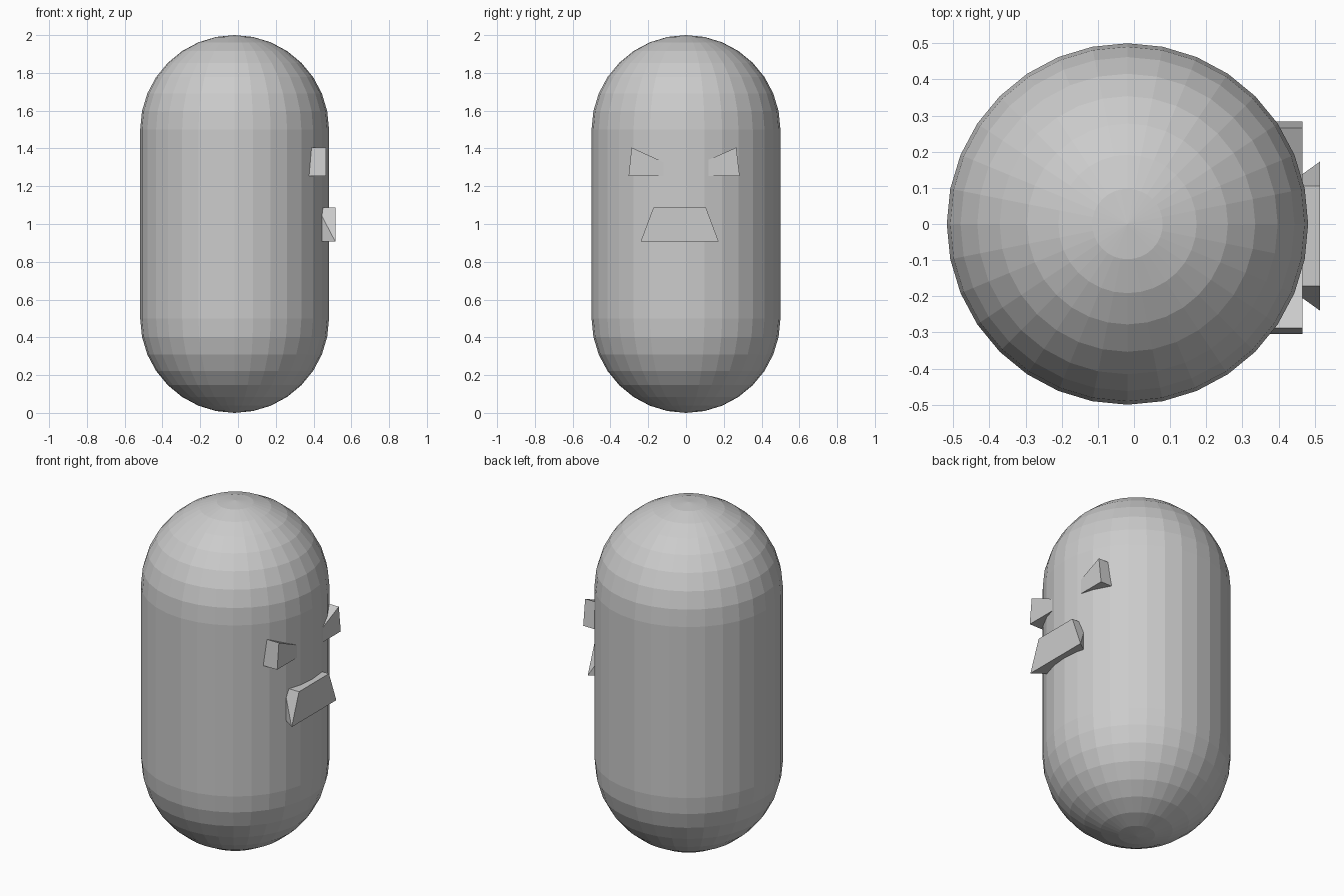
import bpy, bmesh, math

if "Cube" in bpy.data.objects:
    bpy.data.objects.remove(bpy.data.objects["Cube"])


def finish(name, bm):
    bmesh.ops.recalc_face_normals(bm, faces=bm.faces)
    mesh = bpy.data.meshes.new(name)
    bm.to_mesh(mesh)
    bm.free()
    obj = bpy.data.objects.new(name, mesh)
    bpy.context.collection.objects.link(obj)
    return obj


def block(name, back, front, x0, x1):
    """Loft between two (y, z) outlines at depths x0 and x1."""
    bm = bmesh.new()
    a = [bm.verts.new((x0, y, z)) for y, z in back]
    b = [bm.verts.new((x1, y, z)) for y, z in front]
    n = len(a)
    bm.faces.new(a)
    bm.faces.new(b)
    for i in range(n):
        j = (i + 1) % n
        # split twisted sides along the outward-bulging diagonal
        if back == front or i % 2 == 0:
            bm.faces.new((a[i], a[j], b[j], b[i]))
        else:
            lo, hi = (i, j) if back[i][1] < back[j][1] else (j, i)
            bm.faces.new((b[lo], a[hi], a[lo]))
            bm.faces.new((b[lo], b[hi], a[hi]))
    return finish(name, bm)


# Capsule body: half profile spun in 32 flat-sided steps
R, CX = 0.5, -0.018
STEPS = 8
arc = [math.pi / 2 * i / STEPS for i in range(STEPS + 1)]
profile = [(R * math.sin(t), R - R * math.cos(t)) for t in arc]
profile += [(r, 2 - z) for r, z in reversed(profile)]
bm = bmesh.new()
verts = [bm.verts.new((CX + r, 0, z)) for r, z in profile]
edges = [bm.edges.new(p) for p in zip(verts, verts[1:])]
bmesh.ops.spin(bm, geom=verts + edges, cent=(CX, 0, 0), axis=(0, 0, 1),
               angle=2 * math.pi, steps=32)
bmesh.ops.remove_doubles(bm, verts=bm.verts, dist=1e-4)
bmesh.ops.dissolve_degenerate(bm, edges=bm.edges, dist=1e-5)
finish("body", bm)

# Slanted eyes
for name, outline in (
    ("left_eye", [(-0.304, 1.254), (-0.12, 1.254), (-0.12, 1.328), (-0.288, 1.405)]),
    ("right_eye", [(0.284, 1.254), (0.11, 1.254), (0.11, 1.336), (0.266, 1.405)]),
):
    block(name, outline, outline, 0.33, 0.466)

# Mouth: a box whose lower front edge is stretched sideways
block("mouth",
      [(-0.172, 0.907), (0.105, 0.907), (0.105, 1.088), (-0.172, 1.088)],
      [(-0.24, 0.907), (0.173, 0.907), (0.105, 1.088), (-0.172, 1.088)],
      0.42, 0.515)
